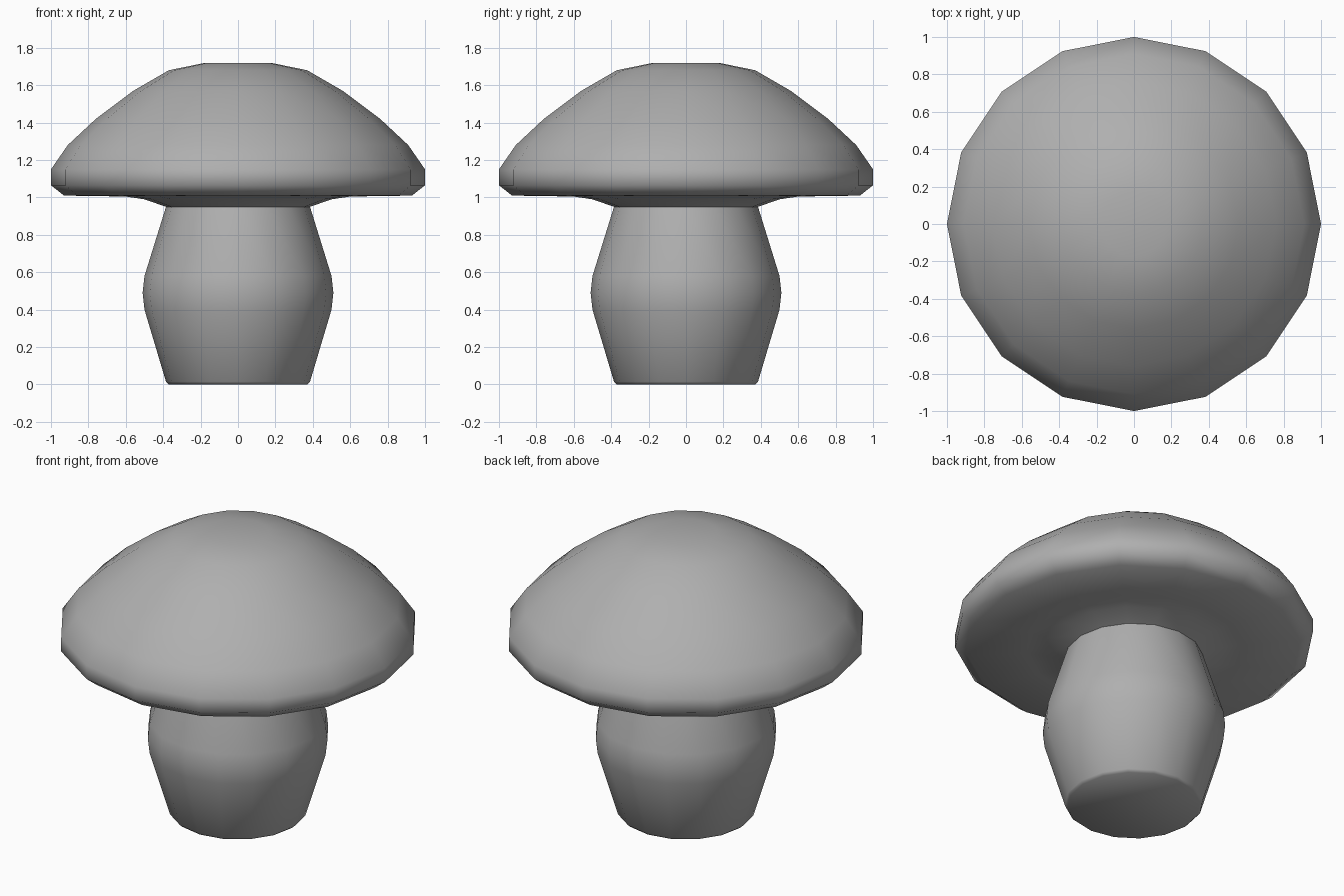
import bpy, bmesh, math

SIDES = 16

cube = bpy.data.objects.get("Cube")
if cube:
    bpy.data.objects.remove(cube, do_unlink=True)

grey = bpy.data.materials.new("plain_grey")
grey.use_nodes = True
colour = (0.43, 0.43, 0.43, 1)
grey.diffuse_color = colour
grey.node_tree.nodes["Principled BSDF"].inputs["Base Color"].default_value = colour


def lathe(name, profile, close_top=False, close_bottom=False):
    """Turn a (radius, height) profile, listed top to bottom, about z."""
    bm = bmesh.new()
    rings = []
    for r, z in profile:
        angles = [2 * math.pi * i / SIDES for i in range(SIDES)]
        rings.append([bm.verts.new((r * math.cos(a), r * math.sin(a), z)) for a in angles])
    for upper, lower in zip(rings, rings[1:]):
        for i in range(SIDES):
            j = (i + 1) % SIDES
            bm.faces.new((upper[i], lower[i], lower[j], upper[j]))
    if close_top:
        bm.faces.new(rings[0])
    if close_bottom:
        bm.faces.new(rings[-1][::-1])
    mesh = bpy.data.meshes.new(name)
    bm.to_mesh(mesh)
    bm.free()
    mesh.materials.append(grey)
    obj = bpy.data.objects.new(name, mesh)
    bpy.context.collection.objects.link(obj)
    bpy.ops.object.select_all(action="DESELECT")
    obj.select_set(True)
    bpy.context.view_layer.objects.active = obj
    bpy.ops.object.shade_smooth_by_angle(angle=math.radians(60))
    return obj


# Domed cap with rounded rim and an underside sloping down to the stem
lathe("cap", [(0.175, 1.72), (0.37, 1.68), (0.56, 1.57), (0.76, 1.42),
              (0.91, 1.28), (1.0, 1.15), (1.0, 1.065), (0.93, 1.01),
              (0.6, 1.005), (0.5, 0.99), (0.385, 0.95)], close_top=True)

# Barrel-shaped stem with a slightly bevelled foot
lathe("stem", [(0.385, 0.95), (0.5, 0.58), (0.51, 0.49), (0.5, 0.4),
               (0.385, 0.015), (0.37, 0)], close_bottom=True)
